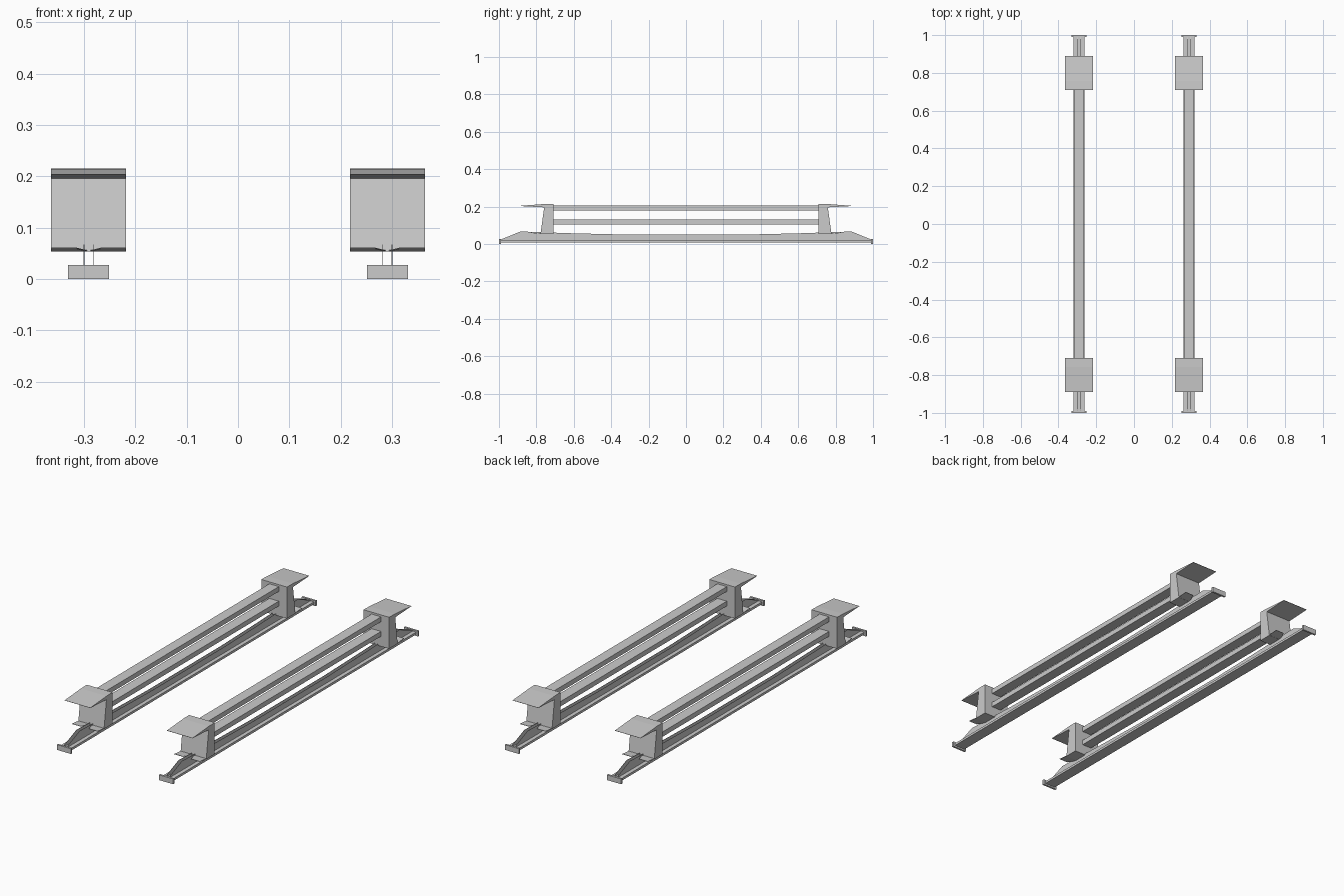
import bpy, bmesh

cube = bpy.data.objects.get("Cube")
if cube:
    bpy.data.objects.remove(cube, do_unlink=True)

grey = bpy.data.materials.new("light grey")
grey.use_nodes = True
colour = (0.6, 0.6, 0.6, 1)
grey.diffuse_color = colour
grey.node_tree.nodes["Principled BSDF"].inputs["Base Color"].default_value = colour


def prism(name, outline, offset):
    """Solid from a closed outline of 3D points, pushed along offset."""
    bm = bmesh.new()
    face = bm.faces.new([bm.verts.new(p) for p in outline])
    top = bmesh.ops.extrude_face_region(bm, geom=[face])["geom"]
    moved = [v for v in top if isinstance(v, bmesh.types.BMVert)]
    bmesh.ops.translate(bm, verts=moved, vec=offset)
    bmesh.ops.recalc_face_normals(bm, faces=bm.faces)
    mesh = bpy.data.meshes.new(name)
    bm.to_mesh(mesh)
    bm.free()
    mesh.materials.append(grey)
    obj = bpy.data.objects.new(name, mesh)
    bpy.context.collection.objects.link(obj)
    return obj


def side_prism(name, profile, x, half):
    """Profile in y and z, as wide as twice half around x."""
    return prism(name, [(x - half, y, z) for y, z in profile], (2 * half, 0, 0))


def bar(name, x, half, y0, y1, z0, z1):
    return side_prism(name, [(y0, z0), (y1, z0), (y1, z1), (y0, z1)], x, half)


# Rail side profile: low in the middle, a hump towards each end
half_top = [(0.3, 0.05), (0.6, 0.057), (0.885, 0.067), (0.995, 0.022)]
web_profile = [(-0.995, 0.012), (0.995, 0.012)]
web_profile += half_top[::-1] + [(-y, z) for y, z in half_top]

for side, x in (("right", -0.291), ("left", 0.291)):
    # Bottom rail: flange with two thin upright webs
    bar(side + "_rail_flange", x, 0.03, -0.995, 0.995, 0.008, 0.02)
    for edge in (-1, 1):
        side_prism(side + "_rail_web", web_profile, x + edge * 0.009, 0.0008)

    # Long beams between the posts
    bar(side + "_top_beam", x, 0.027, -0.72, 0.72, 0.18, 0.205)
    bar(side + "_middle_beam", x, 0.027, -0.72, 0.72, 0.105, 0.13)

    for end, s in (("front", -1), ("back", 1)):
        name = side + "_" + end
        # Tapered post
        post = [(0.709, 0.053), (0.778, 0.053), (0.757, 0.205), (0.709, 0.205)]
        side_prism(name + "_post", [(s * y, z) for y, z in post], x, 0.073)
        # Wedge-shaped cap overhanging the end
        cap = [(0.709, 0.215), (0.757, 0.214), (0.89, 0.204),
               (0.89, 0.203), (0.757, 0.196), (0.709, 0.196)]
        side_prism(name + "_cap", [(s * y, z) for y, z in cap], x, 0.073)
        # Notched lip at the foot of the post
        for edge in (-1, 1):
            lip = [(0, 0.77, 0.053), (0.073, 0.77, 0.053),
                   (0.073, 0.83, 0.059), (0.024, 0.83, 0.059)]
            prism(name + "_lip", [(x + edge * u, s * y, z) for u, y, z in lip],
                  (0, 0, 0.002))
        # End plate of the rail
        bar(name + "_end_plate", x, 0.04, s * 0.99, s * 1.0, 0, 0.027)
